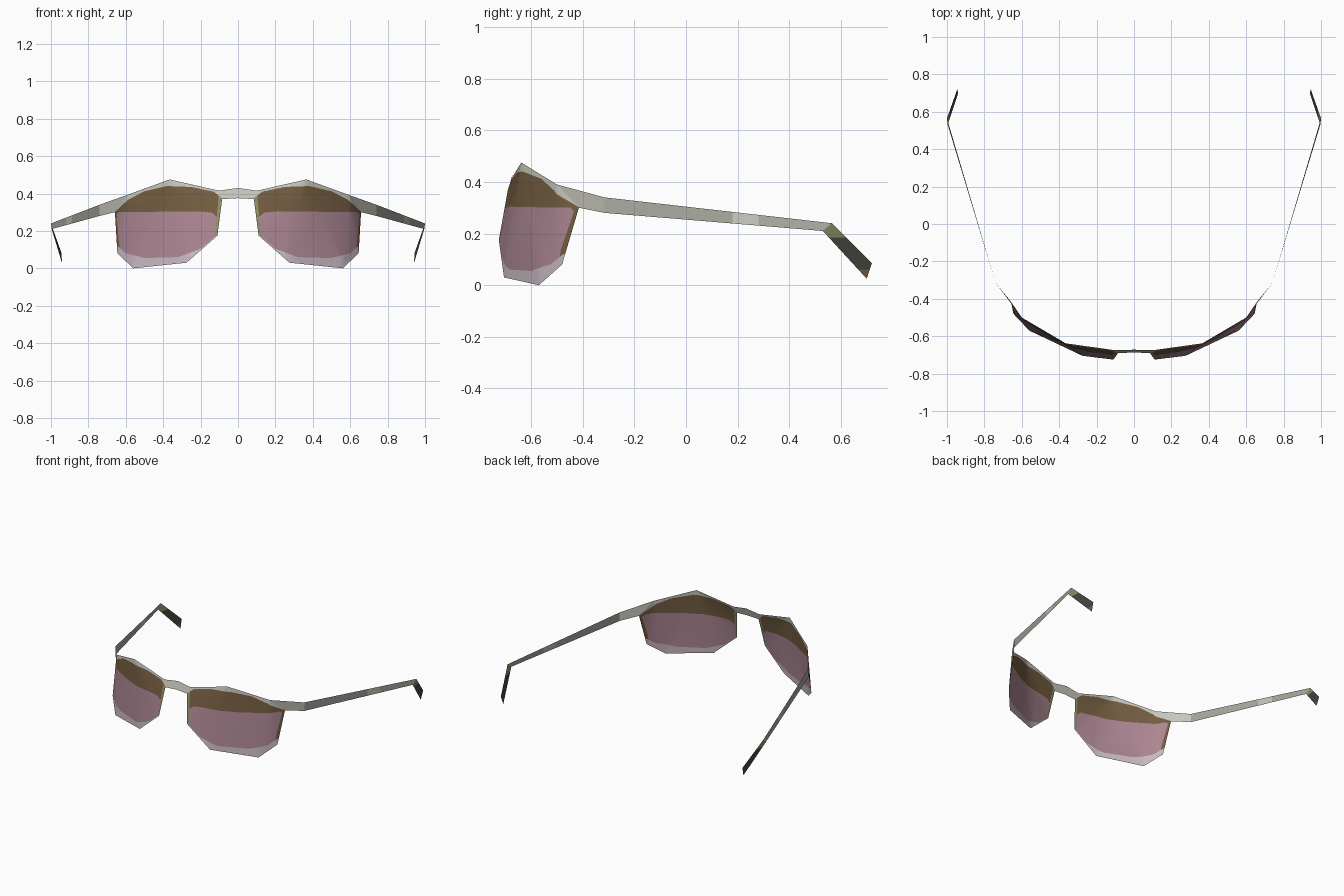
import bpy, bmesh
from mathutils import Vector

if "Cube" in bpy.data.objects:
    bpy.data.objects.remove(bpy.data.objects["Cube"])


def material(name, rgb):
    m = bpy.data.materials.new(name)
    lin = [((c / 255 + 0.055) / 1.055) ** 2.4 for c in rgb]
    m.diffuse_color = (*lin, 1)
    m.use_nodes = True
    m.node_tree.nodes["Principled BSDF"].inputs["Base Color"].default_value = m.diffuse_color
    return m


MATS = [material(n, c) for n, c in [
    ("rim light grey", (198, 198, 188)), ("arm grey", (168, 168, 159)),
    ("lens brown", (116, 93, 65)), ("lens pink", (172, 134, 146)),
    ("lens pale mauve", (200, 185, 194)), ("olive", (140, 144, 104)),
    ("tip dark grey", (70, 70, 66))]]
RIM, ARM, BROWN, PINK, MAUVE, OLIVE, DARK = range(7)


def height(curve, x):
    """Height of a polyline at x, extended flat past its ends."""
    if x <= curve[0][0]:
        return curve[0][1]
    for (x0, z0), (x1, z1) in zip(curve, curve[1:]):
        if x <= x1:
            return z0 + (z1 - z0) * (x - x0) / (x1 - x0)
    return curve[-1][1]


def cut(bm, co, no):
    bmesh.ops.bisect_plane(bm, geom=bm.verts[:] + bm.edges[:] + bm.faces[:],
                           plane_co=co, plane_no=no, dist=1e-5)


def cut_along(bm, curve):
    """Cut along each segment of a polyline drawn in the front view."""
    for (x0, z0), (x1, z1) in zip(curve, curve[1:]):
        cut(bm, (x0, 0, z0), Vector((z0 - z1, 0, x1 - x0)).normalized())


def part(name, faces, cutter, rule):
    """Mirrored sheet: faces by corner name, cut, then coloured by rule."""
    bm = bmesh.new()
    verts = {k: bm.verts.new(P[k]) for k in sorted(set("".join(faces)))}
    for f in faces:
        bm.faces.new([verts[k] for k in f])
    cutter(bm)
    for f in bm.faces:
        f.material_index = rule(f.calc_center_median())
    me = bpy.data.meshes.new(name)
    bm.to_mesh(me)
    bm.free()
    for m in MATS:
        me.materials.append(m)
    ob = bpy.data.objects.new(name, me)
    bpy.context.collection.objects.link(ob)
    mod = ob.modifiers.new("mirror", 'MIRROR')
    mod.use_axis = (True, False, False)
    return ob


# Corner points of the right half
P = {
    "A": (.10, -.675, .415), "B": (.365, -.638, .475), "C": (.60, -.50, .39),
    "E": (.658, -.415, .30), "G": (.645, -.48, .08), "H": (.56, -.57, 0),
    "I": (.275, -.705, .03), "J": (.11, -.725, .175), "F": (.085, -.69, .37),
    "M": (0, -.672, .43), "N": (0, -.687, .375),
    "P": (.74, -.315, .34), "Q": (.74, -.315, .28),
    "R": (.996, .53, .21), "S": (1.0, .565, .24),
    "T": (.94, .70, .025), "U": (.945, .72, .085),
}

# Lens with rim: colour borders in the front view
TOP = [(.085, .375), (.13, .41), (.25, .435), (.38, .44), (.50, .412), (.59, .365), (.66, .30)]
MID = [(.10, .265), (.14, .298), (.22, .305), (.64, .30), (.66, .27)]
LOW = [(.10, .19), (.20, .105), (.32, .06), (.50, .055), (.60, .08), (.65, .125)]
INNER = [(.102, .40), (.125, .15)]
OUTER = [(.650, .30), (.632, .09)]


def lens_cuts(bm):
    for c in (TOP, MID, LOW, INNER, OUTER):
        cut_along(bm, c)
    cut(bm, (.25, 0, 0), (1, 0, 0))


def side(line, p):
    (x0, z0), (x1, z1) = line
    return p.x - (x0 + (x1 - x0) * (p.z - z0) / (z1 - z0))


def lens_colour(p):
    if p.z > height(TOP, p.x):
        return RIM
    if p.z < height(LOW, p.x):
        return MAUVE if p.x > .25 else RIM
    if side(INNER, p) < 0:
        return OLIVE
    if side(OUTER, p) > 0 or p.z > height(MID, p.x):
        return BROWN
    return PINK


lens = part("lens", ["FBA", "JBF", "JIB", "IHB", "HCB", "HGC", "GEC"], lens_cuts, lens_colour)
for poly in lens.data.polygons:
    poly.use_smooth = True

# Bridge over the nose
part("bridge", ["NFAM"], lambda bm: None, lambda p: RIM)


# Arm with a pale worn patch
def arm_cuts(bm):
    for y in (.18, .28):
        cut(bm, (0, y, 0), (0, 1, 0))


part("arm", ["EQPC", "QRSP"], arm_cuts,
     lambda p: RIM if .18 < p.y < .28 or p.y < -.34 else ARM)


# Ear tip bent down and inwards
def tip_cuts(bm):
    cut(bm, (0, 0, .185), (0, 0, 1))
    cut(bm, (0, 0, .06), (0, 0, 1))


part("ear_tip", ["RTUS"], tip_cuts,
     lambda p: OLIVE if p.z > .185 else BROWN if p.z < .06 else DARK)
